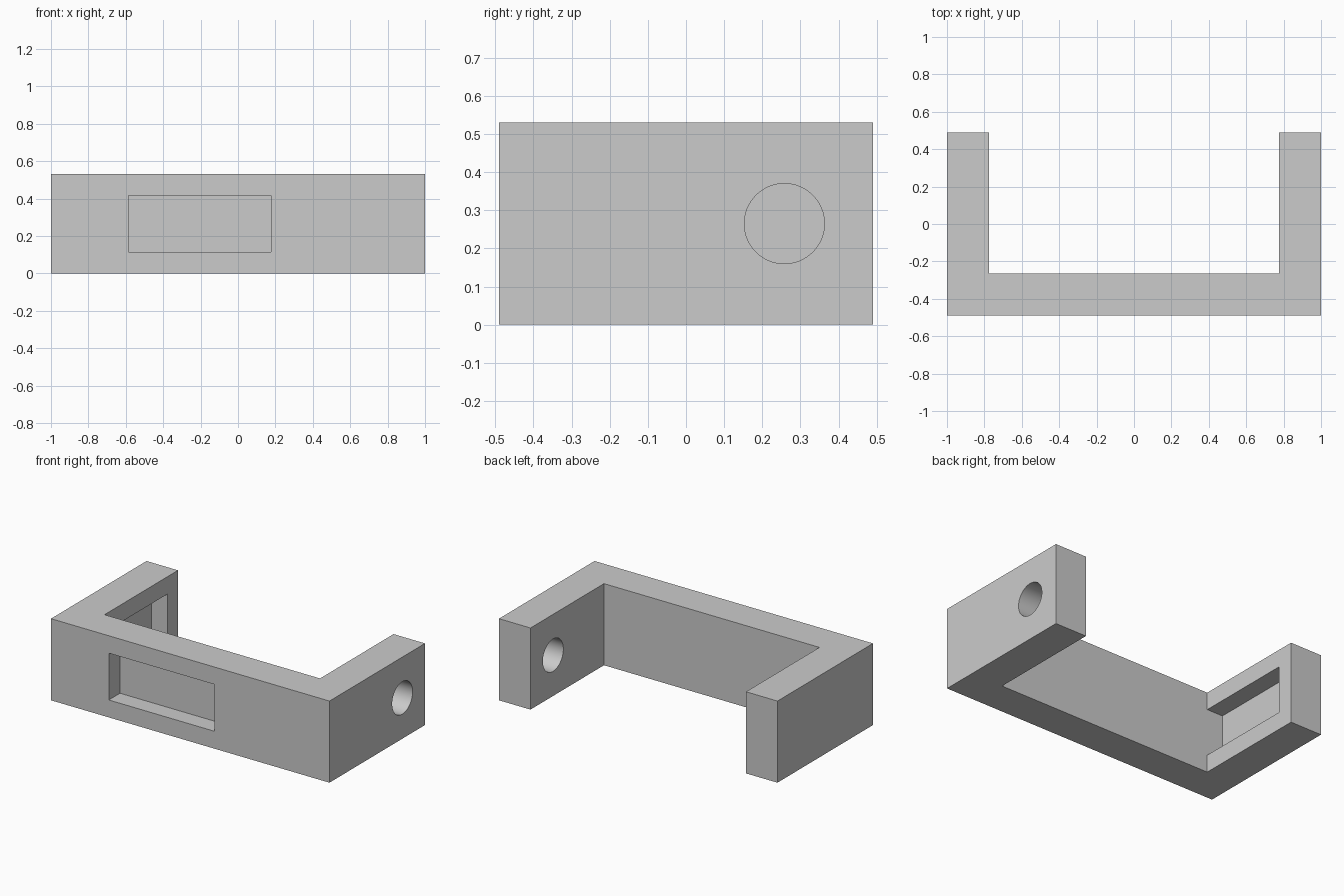
import bpy
import bmesh
from math import radians
from mathutils import Matrix, Vector

default = bpy.data.objects.get("Cube")
if default:
    bpy.data.objects.remove(default, do_unlink=True)

# Main dimensions
HX, HY, H = 1.0, 0.49, 0.53
WALL = 0.226
DEPTH = 0.115
IN_X, IN_Y = HX - WALL, -HY + WALL
POCKET_Z = (0.113, 0.417)

grey = bpy.data.materials.new("light_grey")
grey.use_nodes = True
grey.diffuse_color = (0.6, 0.6, 0.6, 1)
grey.node_tree.nodes["Principled BSDF"].inputs["Base Color"].default_value = grey.diffuse_color


def add_object(name, bm):
    bmesh.ops.recalc_face_normals(bm, faces=bm.faces[:])
    mesh = bpy.data.meshes.new(name)
    bm.to_mesh(mesh)
    bm.free()
    mesh.materials.append(grey)
    obj = bpy.data.objects.new(name, mesh)
    bpy.context.collection.objects.link(obj)
    return obj


def prism(name, outline, z0, z1):
    """Extrude a flat outline upwards from z0 to z1."""
    bm = bmesh.new()
    base = bm.faces.new([bm.verts.new((x, y, z0)) for x, y in outline])
    top = bmesh.ops.extrude_face_region(bm, geom=[base])["geom"]
    verts = [v for v in top if isinstance(v, bmesh.types.BMVert)]
    for v in verts:
        v.co.z = z1
    return add_object(name, bm)


def box(name, x0, x1, y0, y1):
    return prism(name, [(x0, y0), (x1, y0), (x1, y1), (x0, y1)], *POCKET_Z)


# U-shaped body
half = [(HX, -HY), (HX, HY), (IN_X, HY), (IN_X, IN_Y)]
outline = half + [(-x, y) for x, y in reversed(half)]
bracket = prism("bracket", outline, 0, H)

# Pocket in the front wall and pocket inside one arm
front_pocket = box("front_pocket_cutter", -0.585, 0.176, -HY - 0.1, -HY + DEPTH)
arm_pocket = box("arm_pocket_cutter", -IN_X - DEPTH, -IN_X + 0.1, IN_Y, 0.38)

# Round hole through the other arm
bm = bmesh.new()
place = Matrix.Translation(Vector((HX - WALL / 2, 0.258, H / 2))) @ Matrix.Rotation(radians(90), 4, "Y")
bmesh.ops.create_cone(bm, cap_ends=True, segments=64, radius1=0.105, radius2=0.105,
                      depth=WALL * 1.5, matrix=place)
arm_hole = add_object("arm_hole_cutter", bm)

# Cut everything out, then remove the cutters
bpy.ops.object.select_all(action="DESELECT")
bpy.context.view_layer.objects.active = bracket
bracket.select_set(True)
for cutter in (front_pocket, arm_pocket, arm_hole):
    cutter.hide_render = True
    cut = bracket.modifiers.new("cut", "BOOLEAN")
    cut.operation = "DIFFERENCE"
    cut.solver = "EXACT"
    cut.object = cutter
    bpy.ops.object.modifier_apply(modifier=cut.name)
    bpy.data.objects.remove(cutter, do_unlink=True)

bpy.ops.object.shade_smooth_by_angle(angle=radians(30))
